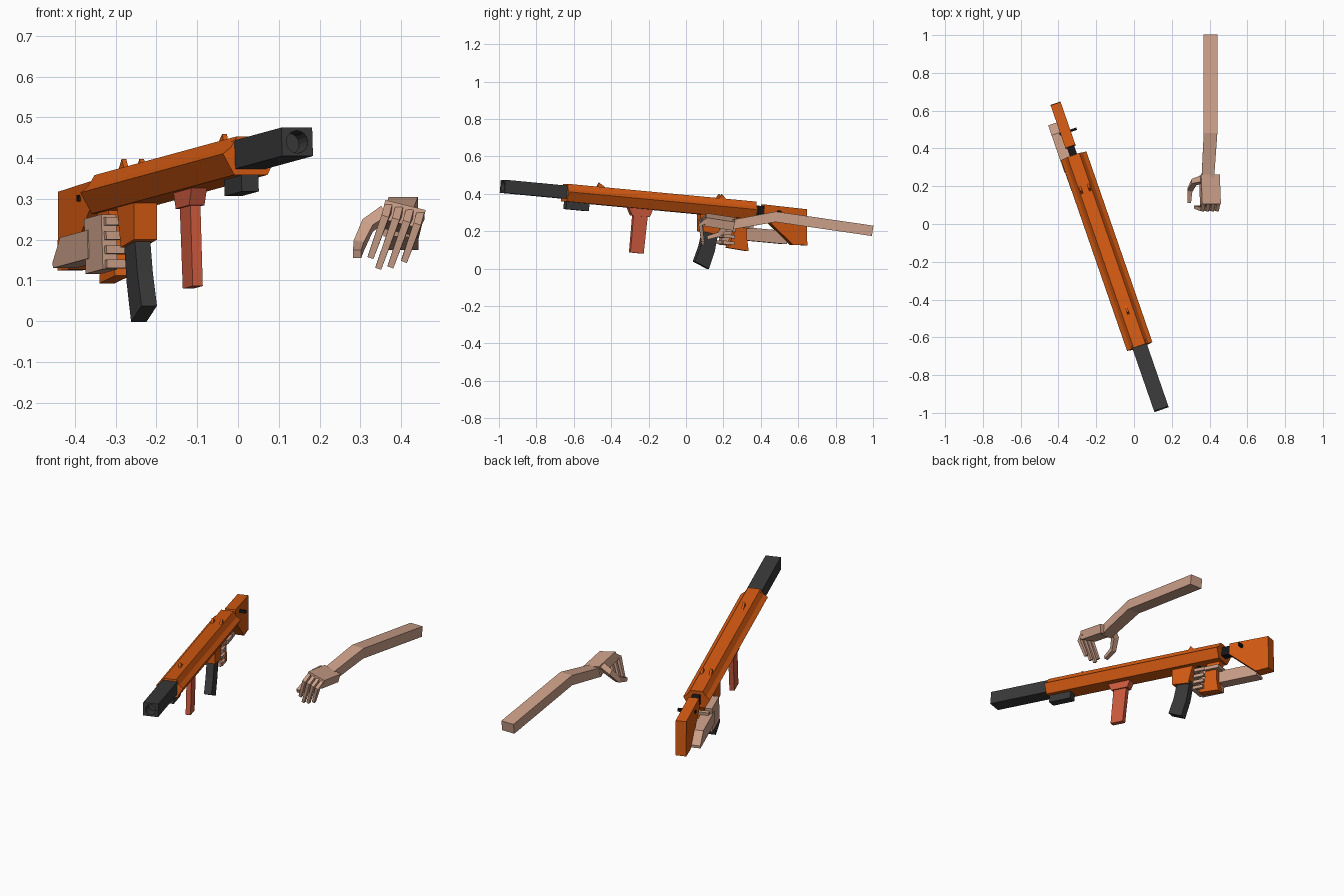
import bpy, bmesh, math
from mathutils import Matrix, Vector

if "Cube" in bpy.data.objects:
    bpy.data.objects.remove(bpy.data.objects["Cube"])


def material(name, rgb):
    m = bpy.data.materials.new(name)
    m.use_nodes = True
    m.diffuse_color = (*rgb, 1)
    m.node_tree.nodes["Principled BSDF"].inputs["Base Color"].default_value = (*rgb, 1)
    return m


ORANGE = material("orange", (0.68, 0.105, 0.006))
RED = material("coral red", (0.62, 0.105, 0.05))
GREY = material("dark grey", (0.042, 0.042, 0.042))
BLACK = material("black", (0.008, 0.008, 0.008))
SKIN = material("skin", (0.60, 0.35, 0.25))

# Gun frame: origin at the muzzle, y runs back along the barrel
GUN = (Matrix.Translation((0.145, -0.98, 0.44)) @ Matrix.Rotation(math.radians(19.1), 4, 'Z')
       @ Matrix.Rotation(math.radians(-5.1), 4, 'X'))
WORLD = Matrix.Identity(4)


def loft(name, rings, mat, frame=GUN):
    """Skin a list of point rings into a closed solid."""
    bm = bmesh.new()
    loops = [[bm.verts.new(p) for p in ring] for ring in rings]
    n = len(loops[0])
    for a, b in zip(loops, loops[1:]):
        for i in range(n):
            j = (i + 1) % n
            bm.faces.new((a[i], a[j], b[j], b[i]))
    bm.faces.new(loops[0])
    bm.faces.new(loops[-1])
    bmesh.ops.recalc_face_normals(bm, faces=bm.faces)
    me = bpy.data.meshes.new(name)
    bm.to_mesh(me)
    bm.free()
    me.materials.append(mat)
    ob = bpy.data.objects.new(name, me)
    ob.matrix_world = frame
    bpy.context.scene.collection.objects.link(ob)
    return ob


def side_profile(name, pts, half, mat, x=0.0):
    return loft(name, [[(x + s * half, y, z) for y, z in pts] for s in (-1, 1)], mat)


def box(name, lo, hi, mat, frame=GUN):
    (a, b, c), (d, e, f) = lo, hi
    return loft(name, [[(a, y, c), (d, y, c), (d, y, f), (a, y, f)] for y in (b, e)], mat, frame)


def limb(name, pts, widths, heights, mat, frame=WORLD):
    """Sweep a rectangle along a path."""
    pts = [Vector(p) for p in pts]
    rings = []
    for i, p in enumerate(pts):
        t = (pts[min(i + 1, len(pts) - 1)] - pts[max(i - 1, 0)]).normalized()
        side = (Vector((1, 0, 0)) - t * t.x).normalized()
        up = t.cross(side)
        side, up = side * widths[i] / 2, up * heights[i] / 2
        rings.append([p - side - up, p + side - up, p + side + up, p - side + up])
    return loft(name, rings, mat, frame)


# Receiver: faceted section with a raised top rail
half = [(0.043, -0.05), (0.071, 0.002), (0.05, 0.018), (0.033, 0.045)]
section = half + [(-x, z) for x, z in reversed(half)]
loft("receiver", [[(x, y, z) for x, z in section] for y in (0.352, 1.425)], ORANGE)

# Barrel shroud with a bored muzzle
barrel = box("barrel", (-0.04, 0, -0.035), (0.04, 0.38, 0.035), GREY)
bore = loft("bore_cutter", [[(r * math.cos(a), y, r * math.sin(a))
                             for a in [math.tau * k / 16 for k in range(16)]]
                            for y, r in ((-0.01, 0.028), (0.06, 0.026))], GREY)
cut = barrel.modifiers.new("bore", 'BOOLEAN')
cut.object = bore
cut.operation = 'DIFFERENCE'
cut.solver = 'EXACT'
bpy.context.view_layer.objects.active = barrel
bpy.context.view_layer.update()
bpy.ops.object.modifier_apply(modifier="bore")
bpy.data.objects.remove(bore)

box("under_barrel_block", (-0.022, 0.36, -0.09), (0.022, 0.49, -0.048), GREY)

# Foregrip and its mount
side_profile("foregrip_mount", [(0.715, -0.045), (0.855, -0.045), (0.84, -0.09), (0.74, -0.09)],
             0.02, RED, -0.008)
side_profile("foregrip", [(0.75, -0.08), (0.83, -0.08), (0.825, -0.288), (0.75, -0.288)],
             0.013, RED, -0.008)

# Magazine well and raked magazine
side_profile("magazine_well", [(1.12, -0.045), (1.25, -0.045), (1.23, -0.15), (1.13, -0.14)],
             0.03, ORANGE, -0.008)
side_profile("magazine", [(1.155, -0.12), (1.235, -0.12), (1.222, -0.24), (1.198, -0.336),
                          (1.116, -0.304), (1.14, -0.22)], 0.02, GREY, -0.008)

# Pistol grip, flared at the foot
side_profile("pistol_grip", [(1.33, -0.045), (1.415, -0.045), (1.395, -0.10), (1.40, -0.16),
                             (1.415, -0.222), (1.295, -0.214), (1.325, -0.13)], 0.02, ORANGE, -0.012)
side_profile("trigger", [(1.27, -0.045), (1.285, -0.045), (1.275, -0.09), (1.265, -0.09)], 0.005, BLACK)

# Stock and its connector
side_profile("stock", [(1.475, 0.034), (1.715, 0.03), (1.735, -0.162), (1.655, -0.167),
                       (1.475, -0.028)], 0.028, ORANGE)
box("stock_connector", (-0.02, 1.41, -0.025), (0.02, 1.49, 0.025), BLACK)
box("stock_pin", (-0.034, 1.55, -0.008), (0.062, 1.562, 0.008), BLACK)

# Sights
side_profile("front_sight", [(0.53, 0.044), (0.58, 0.044), (0.54, 0.068)], 0.006, ORANGE)
for s, side in ((1, "left"), (-1, "right")):
    side_profile(side + "_rear_sight", [(1.215, 0.044), (1.255, 0.044), (1.23, 0.068)],
                 0.006, ORANGE, s * 0.023)

# Right arm, holding the pistol grip
side_profile("right_forearm", [(1.37, -0.095), (1.575, -0.095), (1.635, -0.15), (1.635, -0.165),
                               (1.37, -0.165)], 0.03, SKIN, -0.045)
box("right_palm", (-0.072, 1.27, -0.2), (-0.034, 1.4, -0.065), SKIN)
for k, name in enumerate(("index", "middle", "ring", "little")):
    z = -0.083 - 0.035 * k
    box(f"right_{name}_finger", (-0.066, 1.255, z - 0.01), (0.02, 1.28, z + 0.01), SKIN)
    box(f"right_{name}_fingertip", (0.01, 1.262, z - 0.009), (0.026, 1.325, z + 0.009), SKIN)
box("right_thumb", (-0.06, 1.4, -0.1), (0.03, 1.42, -0.08), SKIN)
box("right_thumb_tip", (0.018, 1.33, -0.1), (0.034, 1.42, -0.08), SKIN)

# Left arm, reaching forward
limb("left_arm", [(0.405, 0.998, 0.202), (0.405, 0.48, 0.277), (0.39, 0.23, 0.232)],
     (0.075, 0.072, 0.066), (0.056, 0.056, 0.05), SKIN)
palm_frame = (Matrix.Translation((0.403, 0.18, 0.25)) @ Matrix.Rotation(math.radians(14), 4, 'Y')
              @ Matrix.Rotation(math.radians(-9), 4, 'X'))
box("left_palm", (-0.052, -0.078, -0.024), (0.05, 0.078, 0.024), SKIN, palm_frame)
for k, name in enumerate(("index", "middle", "ring", "little")):
    base = palm_frame @ Vector((-0.04 + 0.027 * k, -0.07, 0.008))
    length = (0.1, 0.12, 0.11, 0.09)[k]
    knuckle = base + Vector((-0.008, -0.034, -0.022))
    tip = knuckle + Vector((-0.36 * length, 0.012, -length))
    limb(f"left_{name}_finger", [base, knuckle, tip], (0.019, 0.019, 0.015), (0.022, 0.022, 0.016), SKIN)
limb("left_thumb", [(0.36, 0.235, 0.265), (0.318, 0.222, 0.235), (0.296, 0.18, 0.185), (0.292, 0.115, 0.165)],
     (0.03, 0.03, 0.026, 0.02), (0.035, 0.03, 0.026, 0.02), SKIN)
